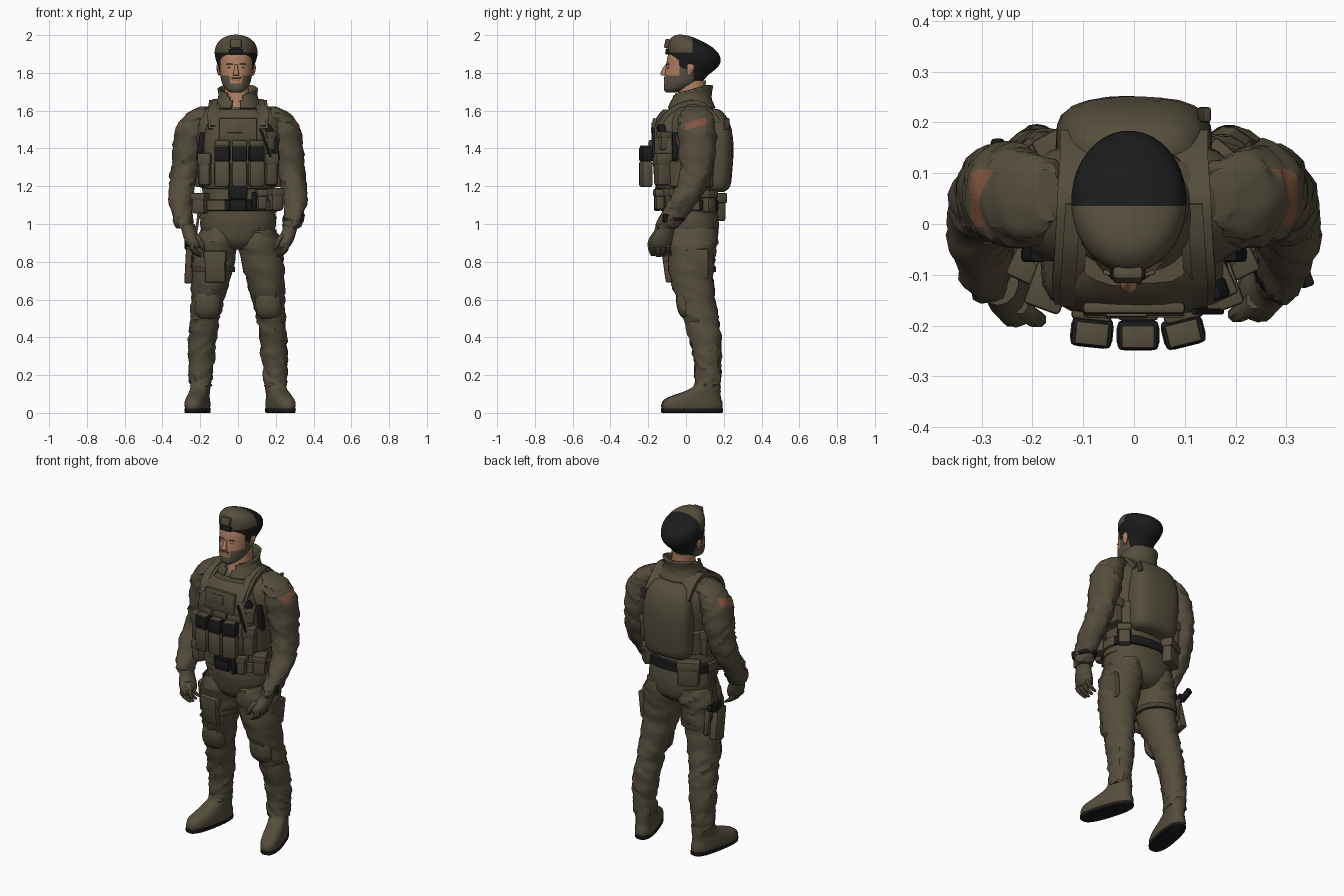
import bpy, bmesh, math, random
from mathutils import Matrix, Vector, Euler
random.seed(4)

def mat(name, r, g, b):
    m = bpy.data.materials.new(name)
    m.diffuse_color = (r, g, b, 1)
    return m
MATS = [mat("olive_cloth", .092, .076, .047), mat("black_gear", .011, .011, .012),
        mat("skin", .42, .21, .12), mat("beard", .10, .085, .058),
        mat("shoulder_patch", .22, .09, .05), mat("dark_olive", .062, .052, .034)]
OLIVE, BLACK, SKIN, BEARD, PATCH, DARK = range(6)
MIRROR = Matrix.Scale(-1, 4, (1, 0, 0))
SIDES = (("left", 1, Matrix()), ("right", -1, MIRROR))

def finish(name, bm, color, m=None, angle=35, cuts=()):
    """Transform, slice by planes, colour (index or rule; None removes a face) and link."""
    if m is not None:
        bm.transform(m)
    for co, no in cuts:
        bmesh.ops.bisect_plane(bm, geom=bm.verts[:] + bm.edges[:] + bm.faces[:], plane_co=co, plane_no=no)
    bmesh.ops.recalc_face_normals(bm, faces=bm.faces)
    bm.normal_update()
    cut = []
    for f in bm.faces:
        c = color(f.calc_center_median(), f.normal) if callable(color) else color
        if c is None:
            cut.append(f)
        else:
            f.material_index = c
    bmesh.ops.delete(bm, geom=cut, context='FACES')
    me = bpy.data.meshes.new(name)
    bm.to_mesh(me)
    bm.free()
    for k in MATS:
        me.materials.append(k)
    me.shade_smooth()
    me.set_sharp_from_angle(angle=math.radians(angle))
    ob = bpy.data.objects.new(name, me)
    bpy.context.collection.objects.link(ob)
    return ob

def spline(st, k):
    out = []
    P = [Vector(s) for s in st]
    for i in range(len(P) - 1):
        a, b, c, d = P[max(i - 1, 0)], P[i], P[i + 1], P[min(i + 2, len(P) - 1)]
        for j in range(k):
            t = j / k
            out.append(.5 * (2 * b + (c - a) * t + (2 * a - 5 * b + 4 * c - d) * t * t + (3 * b - a - 3 * c + d) * t ** 3))
    return out + [P[-1]]

def loft(name, st, color=OLIVE, m=None, n=18, k=2, power=2.0, fold=0, caps=True, angle=35, cuts=()):
    """Skin over horizontal rounded rings (x, y, z, half width, half depth), with cloth folds."""
    bm, rings, ph = bmesh.new(), [], random.random() * 6
    for s in spline(st, k):
        ring = []
        for i in range(n):
            a = math.tau * (i + .5) / n
            c, d = math.cos(a), math.sin(a)
            q = (abs(c) ** power + abs(d) ** power) ** (-1 / power)
            f = fold * (1.3 * math.sin(62 * s[2] + 2 * a + 2 * math.sin(3 * a + 31 * s[2])) * math.sin(23 * s[2] + a + ph)
                        + random.uniform(-.7, .7))
            ring.append(bm.verts.new((s[0] + c * (q * s[3] + f), s[1] + d * (q * s[4] + f), s[2])))
        rings.append(ring)
    for r, t in zip(rings, rings[1:]):
        for i in range(n):
            bm.faces.new((r[i], r[(i + 1) % n], t[(i + 1) % n], t[i]))
    if caps:
        bm.faces.new(rings[0])
        bm.faces.new(rings[-1])
    return finish(name, bm, color, m, angle, cuts)

def box(name, c, size, color=OLIVE, rot=(0, 0, 0), m=None, bevel=.008):
    bm = bmesh.new()
    bmesh.ops.create_cube(bm, size=1)
    bm.transform(Matrix.Diagonal((*size, 1)))
    b = min(bevel, min(size) * .3)
    bmesh.ops.bevel(bm, geom=bm.edges[:], offset=b, segments=2, profile=.5, affect='EDGES')
    r = Euler([math.radians(v) for v in rot]).to_matrix().to_4x4()
    return finish(name, bm, color, (m or Matrix()) @ Matrix.Translation(c) @ r)

def pouch(name, c, size, rot=(0, 0, 0), m=None):
    """Pouch with an overhanging flap."""
    box(name, c, size, OLIVE, rot, m, .014)
    box(name + "_flap", (c[0], c[1], c[2] + size[2] * .32), (size[0] + .01, size[1] + .01, size[2] * .36), OLIVE, rot, m)

def strap(name, path, w, t=.012, color=OLIVE, m=None):
    """Flat ribbon, wide along x, following a path."""
    pts = spline(path, 4)
    bm, prev = bmesh.new(), None
    for i, p in enumerate(pts):
        d = pts[min(i + 1, len(pts) - 1)] - pts[max(i - 1, 0)]
        nr = Vector((0, -d.z, d.y)).normalized() * t / 2
        x = Vector((w / 2, 0, 0))
        ring = [bm.verts.new(p + v) for v in (x + nr, x - nr, -x - nr, -x + nr)]
        if prev:
            for j in range(4):
                bm.faces.new((prev[j], prev[(j + 1) % 4], ring[(j + 1) % 4], ring[j]))
        else:
            bm.faces.new(ring)
        prev = ring
    bm.faces.new(prev)
    return finish(name, bm, color, m)

# Trousers, jacket and belt
loft("pelvis", [(0, .03, .865, .07, .08), (0, .03, .9, .15, .125), (0, .03, .96, .195, .142), (0, .025, 1.03, .2, .146),
                (0, .02, 1.1, .195, .142)], fold=.002, n=24, power=2.3)
loft("jacket", [(0, .02, 1.03, .203, .148), (0, .015, 1.1, .195, .14), (0, .01, 1.2, .19, .14), (0, .015, 1.35, .21, .15),
                (0, .03, 1.48, .235, .145), (0, .035, 1.56, .222, .13), (0, .04, 1.62, .165, .1), (0, .04, 1.66, .09, .075)],
     fold=.003, n=26, power=2.3, k=3)
loft("belt", [(0, .015, z, r, r - .052) for z, r in ((1.07, .2), (1.075, .209), (1.125, .209), (1.13, .2))],
     lambda c, n: BLACK if c.y > .06 or abs(c.x) < .06 else OLIVE, n=28, k=1, power=2.4)
box("belt_buckle", (0, -.148, 1.1), (.09, .03, .06), BLACK)
box("vest_lower_clip", (0, -.148, 1.165), (.10, .03, .07), BLACK)
pouch("right_belt_pouch", (-.195, -.07, 1.11), (.075, .09, .11), (0, 0, -25))
pouch("left_belt_pouch", (.195, -.065, 1.13), (.07, .08, .12), (0, 0, 25))
pouch("left_front_pouch", (.125, -.14, 1.13), (.05, .05, .11), (0, 0, 12))
box("belt_torch", (.085, -.155, 1.12), (.025, .03, .1), BLACK)
pouch("back_belt_pouch", (-.13, .16, 1.09), (.12, .06, .15), (0, 0, 28))
pouch("back_left_pouch", (.17, .12, 1.12), (.07, .06, .12), (0, 0, -40))

# Legs and boots
leg = [(.105, .03, .98, .09, .13), (.112, .028, .92, .112, .138), (.125, .027, .83, .115, .128), (.145, .032, .7, .1, .114),
       (.165, .062, .57, .083, .1), (.178, .083, .48, .075, .09), (.188, .104, .38, .074, .082), (.194, .114, .28, .07, .071),
       (.197, .115, .19, .063, .066), (.198, .112, .14, .06, .066)]
boot = [(0, -.085, .018, .053, .16), (0, -.085, .035, .057, .165), (0, -.083, .06, .056, .16), (0, -.072, .082, .053, .142),
        (0, -.045, .102, .05, .113), (0, -.015, .125, .05, .083), (0, 0, .15, .052, .068), (0, 0, .2, .056, .062)]
for side, s, m in SIDES:
    loft(side + "_leg", leg, OLIVE, m, n=20, k=6, fold=.0055)
    place = m @ Matrix.Translation((.198, .115, 0)) @ Matrix.Rotation(math.radians(18 if s > 0 else 11), 4, 'Z')
    loft(side + "_boot", boot, OLIVE, place, n=24, power=2.7, k=2, fold=.001)
    loft(side + "_boot_sole", [(0, -.085, 0, .052, .16), (0, -.085, .004, .057, .166), (0, -.085, .022, .058, .167)], BLACK, place,
         n=24, k=1, power=2.7)
    # Knee pad and cargo pocket
    loft(side + "_knee_pad", [(.163, .01, .5, .04, .025), (.163, .002, .53, .066, .042), (.16, -.008, .59, .068, .045),
                              (.157, -.008, .64, .058, .04), (.155, -.006, .665, .035, .025)], OLIVE, m, n=14, power=2.4, angle=50)
    box(side + "_cargo_pocket", (.216, .06, .79), (.04, .12, .16), OLIVE, (0, 6, 0), m, .014)

# Thigh rig and holster on the right leg
pouch("thigh_pouch", (-.12, -.095, .775), (.11, .035, .17), (8, 0, -8))
for z in (.76, .86):
    loft(f"thigh_strap_{z}", [(-.13, .028, z - .014, .116, .13), (-.13, .028, z + .014, .116, .13)], DARK, k=1)
box("holster", (-.257, .06, .785), (.045, .085, .19), OLIVE, (12, 3, 0))
box("holster_panel", (-.235, .05, .83), (.02, .1, .13), BLACK, (0, 3, 0))
box("sidearm_slide", (-.26, .075, .885), (.03, .06, .05), BLACK, (12, 0, 0))
box("sidearm_grip", (-.268, .125, .895), (.028, .085, .036), BLACK, (25, 0, 0))
strap("holster_hanger", [(-.206, .05, 1.08), (-.215, .05, 1.0), (-.235, .05, .88)], .014, .04, DARK)

# Vest front, back pack and shoulder straps
loft("vest_front", [(0, -.07, 1.185, .16, .075), (0, -.075, 1.21, .18, .088), (0, -.08, 1.35, .185, .097),
                    (0, -.08, 1.48, .178, .1), (0, -.07, 1.56, .145, .088), (0, -.06, 1.605, .105, .06)], n=24, power=3.2, fold=.002)
box("chest_flap", (.0, -.169, 1.5), (.2, .022, .12), OLIVE, (-4, 0, 0))
box("chest_badge", (-.015, -.181, 1.51), (.08, .006, .055), OLIVE, (-4, 0, 0))
loft("vest_side_band", [(0, .015, z, r, r - .052) for z, r in ((1.19, .19), (1.2, .207), (1.33, .218), (1.34, .2))],
     n=28, k=1, power=2.6)
loft("back_pack", [(0, .155, 1.17, .11, .045), (0, .16, 1.2, .142, .073), (0, .162, 1.3, .152, .084), (0, .164, 1.43, .152, .087),
                   (0, .155, 1.53, .14, .078), (0, .14, 1.59, .11, .058), (0, .13, 1.61, .07, .035)], n=28, power=2.9, k=3, fold=.0015)
box("pack_loop", (.138, .215, 1.53), (.016, .03, .06), DARK, (0, 12, 0))
for side, s, m in SIDES:
    strap(side + "_shoulder_strap", [(.125, -.148, 1.5), (.13, -.11, 1.57), (.125, -.045, 1.62), (.12, .05, 1.645), (.115, .12, 1.605),
                                     (.115, .175, 1.54)], .062, .024, OLIVE, m)
    strap(side + "_strap_webbing", [(.13, -.158, 1.52), (.13, -.12, 1.575), (.125, -.045, 1.634), (.12, .04, 1.657)], .03, .01, OLIVE, m)
    pouch(side + "_side_pouch", (.205, .07, 1.27), (.045, .11, .15), (0, 0, 0), m)
    box(side + "_side_buckle", (.198, -.06, 1.41), (.03, .03, .15), BLACK, (0, -8, 0), m)
    pouch(side + "_flank_pouch", (.168, -.125, 1.29), (.065, .08, .17), (0, 0, 20), m)
pouch("radio_pouch", (.165, -.115, 1.44), (.05, .06, .1), (0, 0, 25))
box("radio", (.16, -.13, 1.5), (.04, .04, .05), BLACK, (0, -25, 20))
box("radio_cable", (.145, -.172, 1.43), (.012, .012, .16), BLACK, (0, -20, 0))

# Magazine pouches across the belly
for i, (x, y, r) in enumerate(((-.083, -.213, -6), (.008, -.219, 0), (.097, -.212, 14))):
    box(f"magazine_pouch_{i}", (x, y, 1.265), (.084, .06, .14), OLIVE, (0, 0, r), None, .016)
    box(f"magazines_{i}", (x, y, 1.37), (.08, .058, .075), BLACK, (0, 0, r))
    box(f"magazine_cover_{i}", (x, y - .003, 1.41), (.064, .044, .009), OLIVE, (0, 0, r))
    box(f"upper_pouch_{i}", (x, -.175, 1.42), (.08, .03, .05), OLIVE, (0, 0, r))

# Arms with patches, and gloved hands
arm = [(.165, .055, 1.622, .035, .045), (.2, .052, 1.582, .078, .086), (.24, .056, 1.51, .087, .1), (.262, .06, 1.4, .082, .1),
       (.277, .055, 1.3, .074, .088), (.294, .03, 1.2, .069, .08), (.302, -.03, 1.1, .06, .077), (.288, -.085, 1.01, .051, .064),
       (.28, -.102, .975, .044, .052)]
up = Vector((0, -.3, 1))
patch_cuts = [((0, 0, 1.497), up), ((0, 0, 1.535), up), ((0, -.005, 0), (0, 1, 0)), ((0, .108, 0), (0, 1, 0))]
patch = lambda c, n: PATCH if 1.497 < c.dot(up) < 1.535 and -.005 < c.y < .108 and abs(c.x) > .25 else OLIVE
for side, s, m in SIDES:
    loft(side + "_arm", arm, patch, m, n=22, k=6, fold=.0055, cuts=patch_cuts)
    # The right hand reaches a little further in
    h = m @ Matrix.Translation((0, 0, 0) if s > 0 else (-.012, -.01, 0))
    loft(side + "_glove", [(.28, -.1, 1.0, .042, .05), (.272, -.11, .965, .039, .048), (.258, -.125, .93, .044, .057),
                           (.245, -.135, .895, .041, .059), (.24, -.135, .875, .03, .052)], OLIVE, h, n=14)
    for i in range(4):
        y, d = -.178 + i * .028, abs(i - 1.3) * .007
        loft(f"{side}_finger_{i}", [(.25, y, .9, .016, .014), (.254, y, .875, .018, .015), (.24, y + .004, .845 + d, .017, .014),
                                    (.218, y + .01, .828 + d, .014, .012), (.212, y + .01, .822 + d, .006, .006)], OLIVE, h, n=8)
    loft(side + "_thumb", [(.238, -.148, .945, .018, .02), (.216, -.17, .915, .02, .019), (.2, -.178, .88, .016, .016),
                           (.195, -.174, .86, .008, .009)], OLIVE, h, n=8)
box("wrist_watch", (.335, -.1, 1.03), (.02, .05, .045), BLACK, (0, 12, 20))
loft("watch_band", [(.288, -.078, 1.015, .055, .069), (.292, -.068, 1.035, .057, .071)], BLACK, k=1)

# Neck, open collar and head
loft("neck", [(0, .03, 1.62, .075, .09), (-.005, .03, 1.67, .066, .075), (-.008, .035, 1.76, .064, .07)], SKIN)
collar = loft("collar", [(0, .03, 1.61, .13, .115), (0, .03, 1.65, .102, .098), (0, .035, 1.69, .092, .09), (0, .035, 1.735, .1, .098)],
              lambda c, n: None if c.z > 1.705 + c.y * .3 or c.y < 0 and abs(c.x + .01) < .015 + max(0, c.z - 1.62) * .45 else OLIVE,
              n=36, k=4, caps=False, fold=.0015, cuts=[((0, 0, 1.705), (0, -.3, 1)), ((0, 0, 1.62 - .056), (-2.2, 0, 1)), ((0, 0, 1.62 - .011), (2.2, 0, 1))])
collar.modifiers.new("thickness", 'SOLIDIFY').thickness = .012

def face_color(c, n):
    if c.y > .04:
        return BLACK
    x = abs(c.x + .01)
    if c.z < 1.747 or (c.z < 1.785 and x > .035) or (c.y > -.035 and c.z < 1.84):
        return BEARD
    return SKIN
loft("head", [(-.01, -.078, 1.697, .028, .028), (-.01, -.057, 1.712, .052, .06), (-.01, -.022, 1.745, .074, .094),
              (-.01, .0, 1.785, .084, .114), (-.01, .014, 1.83, .09, .12), (-.01, .02, 1.875, .094, .12), (-.01, .02, 1.91, .09, .11)],
     face_color, n=30, k=4, power=2.15, cuts=[((0, .04, 0), (0, 1, 0)), ((0, -.035, 0), (0, 1, 0)), ((0, 0, 1.84), (0, 0, 1))])
loft("nose", [(-.01, -.112, 1.785, .015, .012), (-.01, -.118, 1.793, .017, .018), (-.01, -.11, 1.82, .01, .016),
              (-.01, -.1, 1.845, .008, .01)], SKIN, n=10, angle=60)
box("mouth", (-.01, -.109, 1.762), (.04, .012, .006), PATCH)
box("moustache", (-.01, -.111, 1.775), (.05, .012, .008), BEARD)
for s in (-1, 1):
    box(f"eye_{s}", (-.01 + s * .034, -.0955, 1.827), (.02, .009, .006), BEARD, (0, 0, s * 14))
    box(f"brow_{s}", (-.01 + s * .034, -.098, 1.845), (.034, .01, .007), BEARD, (0, 0, s * 14))
    loft(f"ear_{s}", [(-.01 + s * .086, .015, 1.785, .008, .01), (-.01 + s * .092, .022, 1.815, .012, .02),
                      (-.01 + s * .094, .026, 1.84, .01, .02), (-.01 + s * .09, .022, 1.85, .006, .012)], SKIN, n=10)

# Slanted cap: olive crown front over a black back, with goggle mount
tilt = Matrix.Translation((-.01, .044, 1.907)) @ Matrix.Rotation(math.radians(-25), 4, 'X')
loft("cap", [(0, 0, -.1, .09, .107), (0, 0, -.07, .097, .12), (0, 0, -.03, .109, .14), (0, 0, .01, .113, .148),
             (0, 0, .045, .097, .126), (0, 0, .065, .058, .08), (0, 0, .072, .02, .03)],
     lambda c, n: OLIVE if c.y < .035 and c.z > 1.908 else BLACK, tilt, n=36, k=4, angle=60,
     cuts=[((0, .035, 0), (0, 1, 0)), ((0, 0, 1.908), (0, 0, 1))])
box("cap_mount", (-.012, -.1, 1.955), (.06, .026, .05), OLIVE, (-12, 0, 0))
box("cap_mount_base", (-.012, -.099, 1.912), (.07, .02, .03), BLACK, (-8, 0, 0))
